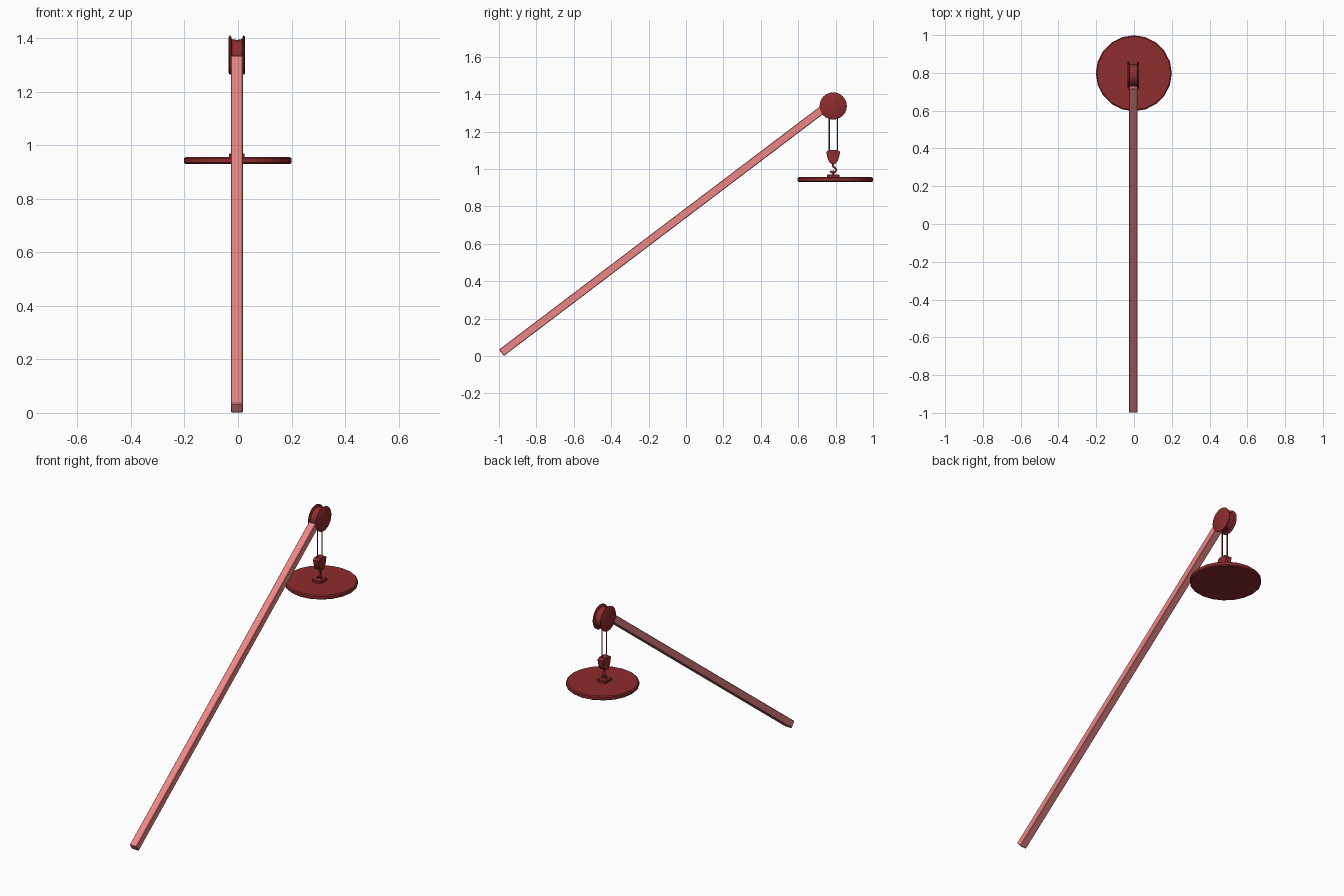
import bpy, bmesh, math
from mathutils import Vector, Matrix

if "Cube" in bpy.data.objects:
    bpy.data.objects.remove(bpy.data.objects["Cube"])


def material(name, rgb):
    m = bpy.data.materials.new(name)
    m.diffuse_color = (*rgb, 1)
    m.use_nodes = True
    m.node_tree.nodes["Principled BSDF"].inputs["Base Color"].default_value = m.diffuse_color
    return m


PINK = material("light_red", (0.85, 0.24, 0.24))
RED = material("dark_red", (0.27, 0.025, 0.026))
CX, CY, AXLE_Z = -0.004, 0.787, 1.337


def finish(bm, name, mat, smooth=True):
    bmesh.ops.recalc_face_normals(bm, faces=bm.faces)
    me = bpy.data.meshes.new(name)
    bm.to_mesh(me)
    bm.free()
    me.materials.append(mat)
    ob = bpy.data.objects.new(name, me)
    bpy.context.collection.objects.link(ob)
    if smooth:
        bpy.ops.object.select_all(action='DESELECT')
        ob.select_set(True)
        bpy.context.view_layer.objects.active = ob
        bpy.ops.object.shade_smooth_by_angle(angle=math.radians(35))
    return ob


def lathe(name, profile, sides, matrix):
    """Revolve (radius, height) points around local z, capping both ends."""
    bm = bmesh.new()
    rings = [[bm.verts.new(matrix @ Vector((r * math.cos(a), r * math.sin(a), h)))
              for a in (2 * math.pi * i / sides for i in range(sides))]
             for r, h in profile]
    for lo, hi in zip(rings, rings[1:]):
        for i in range(sides):
            j = (i + 1) % sides
            bm.faces.new((lo[i], lo[j], hi[j], hi[i]))
    bm.faces.new(rings[0])
    bm.faces.new(rings[-1])
    return finish(bm, name, RED)


def box(name, size, matrix, mat, bevel):
    bm = bmesh.new()
    bmesh.ops.create_cube(bm, size=1, matrix=Matrix.Diagonal((*size, 1)))
    bmesh.ops.bevel(bm, geom=bm.edges[:], offset=bevel, segments=1, affect='EDGES')
    bm.transform(matrix)
    return finish(bm, name, mat, False)


def tube(name, points, radius, cyclic=False):
    cu = bpy.data.curves.new(name, 'CURVE')
    cu.dimensions = '3D'
    cu.bevel_depth, cu.bevel_resolution = radius, 1
    cu.use_fill_caps = True
    sp = cu.splines.new('POLY')
    sp.points.add(len(points) - 1)
    for p, co in zip(sp.points, points):
        p.co = (*co, 1)
    sp.use_cyclic_u = cyclic
    cu.materials.append(RED)
    ob = bpy.data.objects.new(name, cu)
    bpy.context.collection.objects.link(ob)
    return ob


# Slanted beam
foot, tip = Vector((CX, -0.987, 0.0175)), Vector((CX, 0.73, 1.318))
along = tip - foot
tilt = Matrix.Rotation(math.atan2(along.z, along.y), 4, 'X')
box("beam", (0.045, along.length, 0.043),
    Matrix.Translation((foot + tip) / 2) @ tilt, PINK, 0.003)

# Grooved pulley wheel on a sideways axle
lathe("pulley", [(0.066, -0.031), (0.073, -0.027), (0.073, -0.023), (0.060, -0.019),
                 (0.057, 0), (0.060, 0.019), (0.073, 0.023), (0.073, 0.027),
                 (0.066, 0.031)], 24,
      Matrix.Translation((CX, CY, AXLE_Z)) @ Matrix.Rotation(math.pi / 2, 4, 'Y'))

# Pair of ropes
for side, dy in (("front", -0.021), ("back", 0.023)):
    tube("rope_" + side, [(CX, CY + dy, 1.075), (CX, CY + dy, AXLE_Z)], 0.0035)

# Hook block: tapering outline extruded sideways
bm = bmesh.new()
half = [(0.012, 1.028), (0.024, 1.042), (0.033, 1.068), (0.037, 1.092), (0.024, 1.102)]
outline = [(y, z) for y, z in half] + [(-y, z) for y, z in reversed(half)]
face = bm.faces.new([bm.verts.new((CX - 0.019, CY + y, z)) for y, z in outline])
ext = bmesh.ops.extrude_face_region(bm, geom=[face])
bmesh.ops.translate(bm, vec=(0.038, 0, 0),
                    verts=[v for v in ext["geom"] if isinstance(v, bmesh.types.BMVert)])
finish(bm, "hook_block", RED)

# Hook with shank
hook = [(CX, CY, 1.035), (CX, CY, 1.015)]
for i in range(9):
    a = math.radians(90 - 32 * i)
    hook.append((CX, CY + 0.015 * math.cos(a), 0.995 + 0.016 * math.sin(a)))
tube("hook", hook, 0.006)

# Eye ring and mounting plate
tube("eye_ring", [(CX + 0.013 * math.cos(a), CY, 0.976 + 0.013 * math.sin(a))
                  for a in (2 * math.pi * i / 12 for i in range(12))], 0.004, True)
box("mount_plate", (0.058, 0.066, 0.018),
    Matrix.Translation((CX, CY, 0.961)), RED, 0.003)

# Hanging disc
lathe("disc", [(0.195, 0.930), (0.201, 0.935), (0.201, 0.951), (0.195, 0.956)], 20,
      Matrix.Translation((-0.001, 0.798, 0)))
